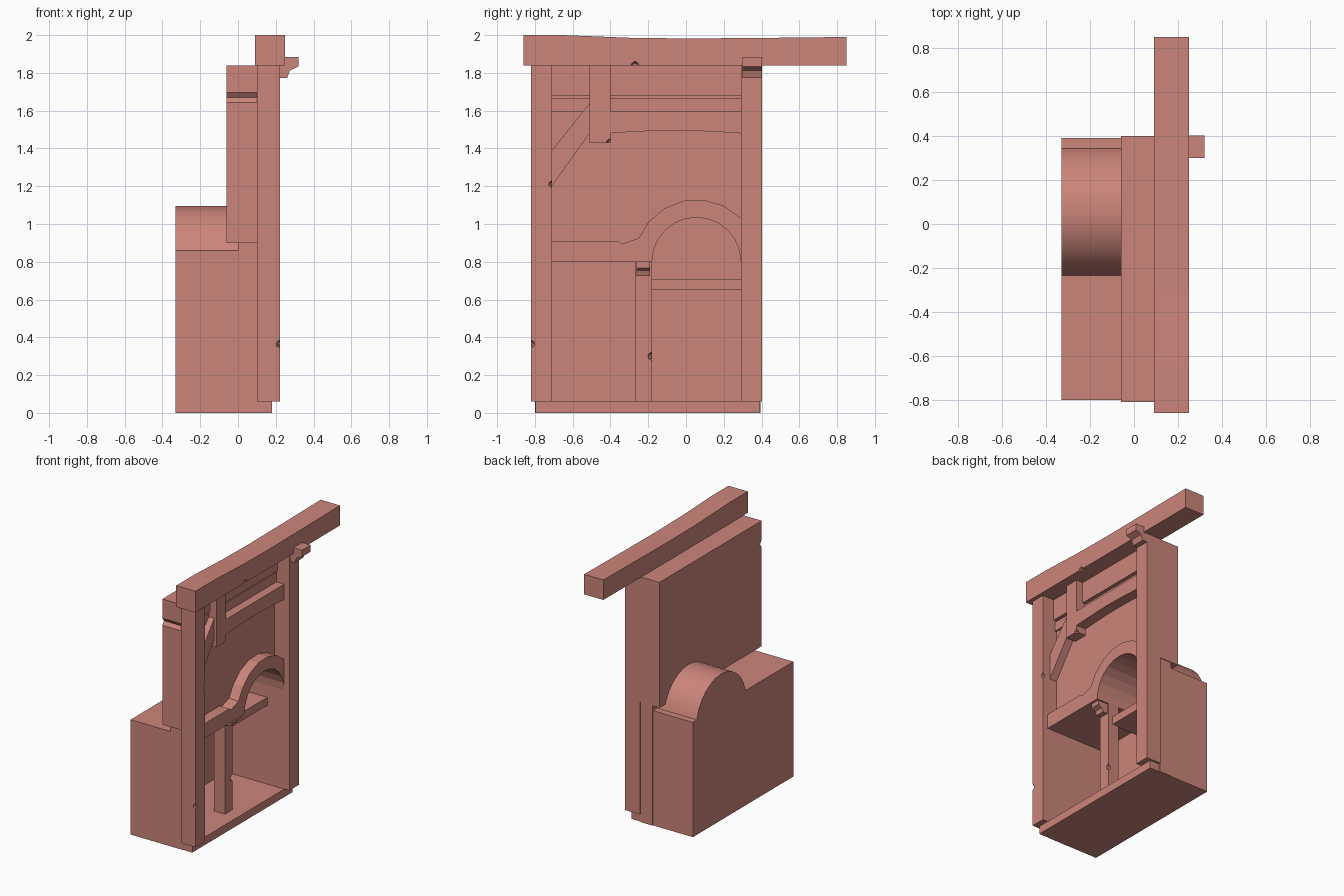
import bpy
import bmesh
import math
from mathutils import Vector

if "Cube" in bpy.data.objects:
    bpy.data.objects.remove(bpy.data.objects["Cube"])

clay = bpy.data.materials.new("clay_pink")
clay.use_nodes = True
COLOUR = (0.60, 0.235, 0.195, 1)
clay.diffuse_color = COLOUR
clay.node_tree.nodes["Principled BSDF"].inputs["Base Color"].default_value = COLOUR


def extrude(name, pts, lo, hi, axis="x"):
    """Extrude a (y, z) profile along x, or an (x, z) profile along y."""
    bm = bmesh.new()
    place = (lambda a, b: (lo, a, b)) if axis == "x" else (lambda a, b: (a, lo, b))
    face = bm.faces.new([bm.verts.new(place(a, b)) for a, b in pts])
    new = bmesh.ops.extrude_face_region(bm, geom=[face])["geom"]
    shift = Vector((hi - lo, 0, 0)) if axis == "x" else Vector((0, hi - lo, 0))
    bmesh.ops.translate(bm, vec=shift, verts=[v for v in new if isinstance(v, bmesh.types.BMVert)])
    bmesh.ops.recalc_face_normals(bm, faces=bm.faces)
    mesh = bpy.data.meshes.new(name)
    bm.to_mesh(mesh)
    bm.free()
    mesh.materials.append(clay)
    obj = bpy.data.objects.new(name, mesh)
    bpy.context.collection.objects.link(obj)
    return obj


def box(name, x, y, z):
    return extrude(name, [(y[0], z[0]), (y[1], z[0]), (y[1], z[1]), (y[0], z[1])], *x)


def arc(radius, start, end, steps=12):
    """Arc points around the centre of the round opening, in degrees."""
    angles = [math.radians(start + (end - start) * i / steps) for i in range(steps + 1)]
    return [(0.055 + radius * math.cos(a), 0.8 + radius * math.sin(a)) for a in angles]


def cut(target, cutter):
    mod = target.modifiers.new("cut", "BOOLEAN")
    mod.operation = "DIFFERENCE"
    mod.solver = "EXACT"
    mod.object = cutter
    cutter.hide_render = True
    cutter.hide_set(True)


def chip(target, corner, size):
    """Knock a small diamond-shaped nick out of an edge."""
    bm = bmesh.new()
    bmesh.ops.create_icosphere(bm, subdivisions=1, radius=size)
    mesh = bpy.data.meshes.new("nick_cutter")
    bm.to_mesh(mesh)
    bm.free()
    mesh.materials.append(clay)
    nick = bpy.data.objects.new("nick_cutter", mesh)
    nick.location = corner
    bpy.context.collection.objects.link(nick)
    cut(target, nick)


# Lower cabinet with the barrel vault rising from its top
vault = arc(0.295, 12, 168)
cabinet = extrude("cabinet", [(-0.80, 0), (0.39, 0), (0.39, 0.86)] + vault + [(-0.80, 0.86)], -0.33, 0.01)
frame = box("front_frame", (0.0, 0.10), (-0.80, 0.395), (0, 0.90))
wall = box("upper_wall", (-0.06, 0.10), (-0.81, 0.40), (0.90, 1.84))
box("base_slab", (-0.32, 0.18), (-0.798, 0.388), (0, 0.06))

# Openings hollowed through the cabinet, frame and wall
round_cutter = extrude("round_cutter", [(-0.18, 0.06), (0.29, 0.06)] + arc(0.235, 0, 180), -0.30, 0.3)
bay_cutter = box("bay_cutter", (-0.30, 0.3), (-0.71, -0.17), (0.055, 0.80))
for part in (cabinet, frame, wall):
    cut(part, round_cutter)
for part in (cabinet, frame):
    cut(part, bay_cutter)

# Groove across the side of the wall
cut(wall, extrude("groove_cutter", [(-0.82, 1.63), (-0.79, 1.67), (-0.82, 1.71)], -0.2, 0.3))

# Corner posts
for name, y0, y1 in (("near_post", -0.82, -0.71), ("far_post", 0.29, 0.403)):
    post = box(name, (0.10, 0.222), (y0, y1), (0.06, 1.84))
    if y0 < 0:
        chip(post, (0.222, y0, 0.365), 0.022)
        chip(post, (0.222, y1, 1.21), 0.02)

# Divider post and shelf inside the openings
divider = box("divider_post", (-0.01, 0.08), (-0.27, -0.18), (0.05, 0.81))
chip(divider, (0.08, -0.18, 0.30), 0.025)
box("inner_shelf", (-0.305, 0.04), (-0.19, 0.295), (0.65, 0.71))

# Lintel trim that sweeps up into the arch
trim = [(-0.71, 0.80), (-0.71, 0.91), (-0.36, 0.91), (-0.34, 0.895), (-0.25, 0.925)]
trim += arc(0.33, 140, 45, 5) + [(0.29, 1.035)] + arc(0.235, 0, 180)
extrude("arch_trim", trim, 0.09, 0.18)

# Upper cross beam with a bowed underside
under = [(-0.41 + 0.7 * i / 6, 1.48 + 0.015 * math.sin(math.pi * i / 6)) for i in range(7)]
extrude("cross_beam", under + [(0.29, 1.595), (-0.41, 1.595)], 0.09, 0.18)
box("top_board", (0.09, 0.125), (-0.71, 0.29), (1.68, 1.84))
box("middle_board", (0.09, 0.115), (-0.71, 0.29), (1.595, 1.665))

# Hanging post and diagonal brace
hanger = box("hanging_post", (0.09, 0.18), (-0.51, -0.40), (1.43, 1.85))
chip(hanger, (0.18, -0.40, 1.43), 0.025)
extrude("diagonal_brace", [(-0.71, 1.20), (-0.51, 1.48), (-0.51, 1.64), (-0.71, 1.39)], 0.09, 0.16)

# Long roof beam with a slight sag
sag = [(0.85, 1.99), (0.4, 1.985), (0.0, 1.982), (-0.3, 1.986), (-0.65, 2.0), (-0.86, 2.0)]
roof = extrude("roof_beam", [(-0.86, 1.84), (0.85, 1.84)] + sag, 0.09, 0.25)
chip(roof, (0.25, -0.27, 1.838), 0.025)

# Stepped brackets on the far post and the divider
bracket = [(0, 0), (0.06, 0), (0.075, 0.04), (0.12, 0.06), (0.12, 0.11), (0, 0.11)]
for name, x, z, y0, y1, s in (("far_bracket", 0.2, 1.773, 0.30, 0.403, 1),
                              ("divider_bracket", 0.075, 0.725, -0.262, -0.19, 0.72)):
    extrude(name, [(x + a * s, z + b * s) for a, b in bracket], y0, y1, "y")

# Smooth the vault while keeping hard edges
bpy.ops.object.select_all(action="DESELECT")
for part in (cabinet, frame, wall):
    part.select_set(True)
bpy.context.view_layer.objects.active = cabinet
bpy.ops.object.shade_smooth_by_angle(angle=math.radians(25))
